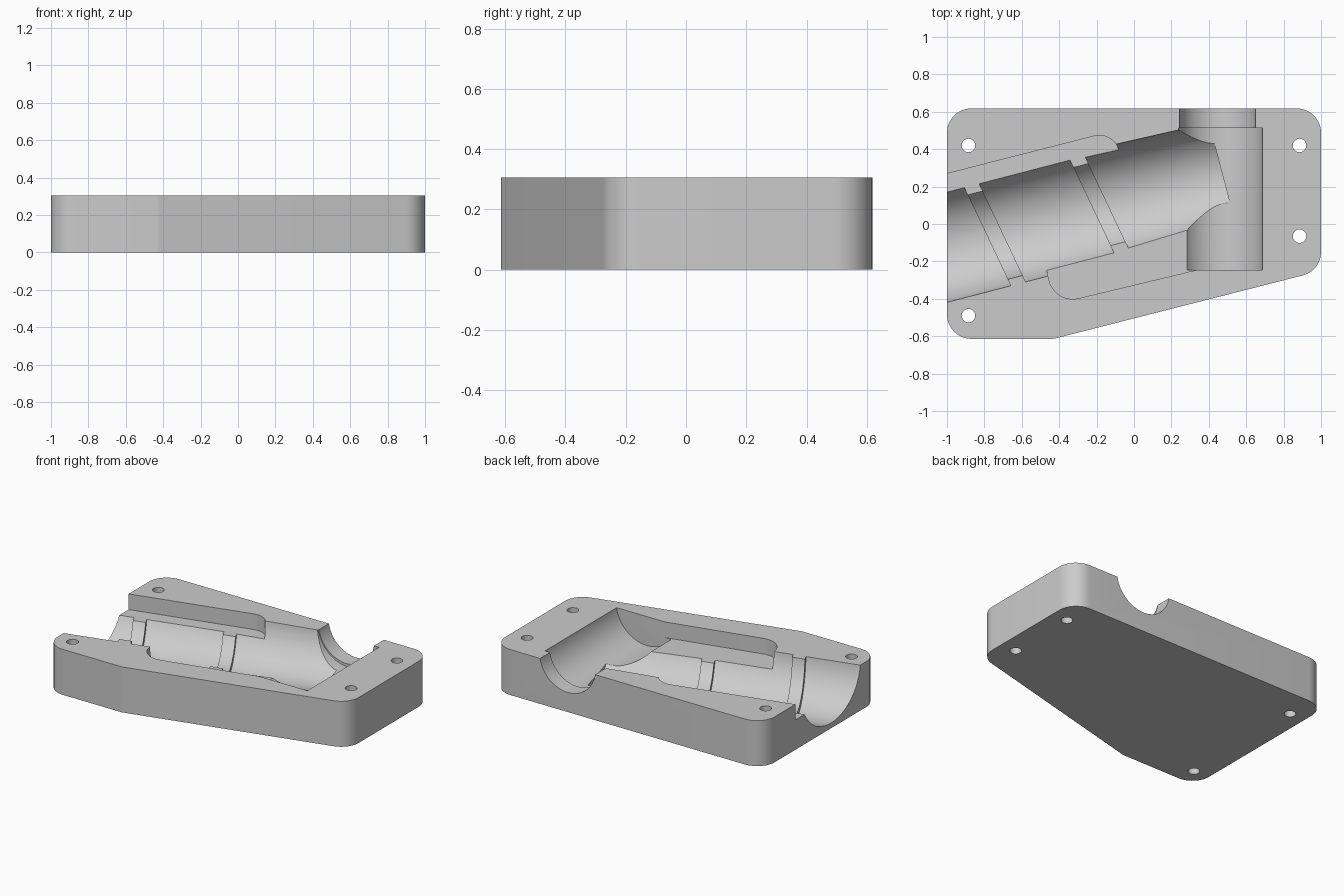
import bpy, bmesh, math
from mathutils import Vector

cube = bpy.data.objects.get("Cube")
if cube:
    bpy.data.objects.remove(cube, do_unlink=True)

TOP = 0.305
AXIS_Z = TOP + 0.033
UP = Vector((0, 0, 1))


def make_object(name, bm):
    bmesh.ops.recalc_face_normals(bm, faces=bm.faces)
    mesh = bpy.data.meshes.new(name)
    bm.to_mesh(mesh)
    bm.free()
    obj = bpy.data.objects.new(name, mesh)
    bpy.context.collection.objects.link(obj)
    return obj


def prism(name, corners, z0, z1):
    """Extruded polygon; each corner is (x, y, fillet radius)."""
    outline = []
    for i, (x, y, r) in enumerate(corners):
        p = Vector((x, y))
        if r == 0:
            outline.append(p)
            continue
        a = (Vector(corners[i - 1][:2]) - p).normalized()
        b = (Vector(corners[(i + 1) % len(corners)][:2]) - p).normalized()
        half = a.angle(b) / 2
        centre = p + (a + b).normalized() * (r / math.sin(half))
        start = (p + a * (r / math.tan(half)) - centre).normalized()
        end = (p + b * (r / math.tan(half)) - centre).normalized()
        for k in range(13):
            outline.append(centre + start.slerp(end, k / 12) * r)
    bm = bmesh.new()
    face = bm.faces.new([bm.verts.new((p.x, p.y, z0)) for p in outline])
    new = bmesh.ops.extrude_face_region(bm, geom=[face])["geom"]
    verts = [v for v in new if isinstance(v, bmesh.types.BMVert)]
    bmesh.ops.translate(bm, verts=verts, vec=(0, 0, z1 - z0))
    # keep the starting face so the prism is closed
    if not face.is_valid:
        bmesh.ops.holes_fill(bm, edges=bm.edges)
    return make_object(name, bm)


def bore(name, rings, sides=72):
    """Solid through circles given as (centre, sideways vector, radius)."""
    bm = bmesh.new()
    loops = []
    for centre, side, r in rings:
        loops.append([bm.verts.new(centre + side * (r * math.cos(t)) + UP * (r * math.sin(t)))
                      for t in (2 * math.pi * k / sides for k in range(sides))])
    for lo, hi in zip(loops, loops[1:]):
        for k in range(sides):
            n = (k + 1) % sides
            bm.faces.new((lo[k], lo[n], hi[n], hi[k]))
    bm.faces.new(loops[0])
    bm.faces.new(loops[-1])
    return make_object(name, bm)


# Mould block with rounded corners and a slanted front
block = prism("mould_block", [(-1, 0.618, 0.13), (1, 0.618, 0.13), (1, -0.25, 0.13),
                              (-0.43, -0.614, 0.1), (-1, -0.614, 0.13)], 0, TOP)
cutters = []

# Slanted channel with two raised ribs across it
slope = 0.26
along = Vector((1, slope, 0)).normalized()
across = Vector((-along.y, along.x, 0))
skew = across - along * 0.19


def axis_point(x):
    return Vector((x, 0.152 + slope * x, AXIS_Z))


wide, rib = 0.303, 0.266
steps = [(-1.3, wide), (-0.79, wide), (-0.79, rib), (-0.71, rib), (-0.71, wide),
         (-0.225, wide), (-0.225, rib), (-0.145, rib), (-0.145, 0.298)]
rings = [(axis_point(x), skew, r) for x, r in steps]
rings.append((axis_point(0.47), across, 0.277))
cutters.append(bore("slanted_channel", rings))

# Straight channel and its narrower neck through the back
for name, x, r, y0, y1 in [("straight_channel", 0.463, 0.2274, -0.247, 0.513),
                           ("channel_neck", 0.446, 0.2066, 0.4, 0.8)]:
    cutters.append(bore(name, [(Vector((x, y, AXIS_Z)), Vector((1, 0, 0)), r) for y in (y0, y1)]))

# Shallow pockets on both sides of the slanted channel
FLOOR = 0.2
cutters.append(prism("back_pocket", [(-1.2, 0.218, 0), (-0.108, 0.497, 0.11),
                                     (-0.04, 0.24, 0), (-1.2, -0.1, 0)], FLOOR, 0.5))
cutters.append(prism("front_pocket", [(-0.5, -0.1, 0), (-0.425, -0.428, 0.13),
                                      (0.35, -0.242, 0), (0.35, 0, 0)], FLOOR, 0.5))

# Corner bolt holes
for x, y in [(-0.885, 0.42), (0.885, 0.42), (0.885, -0.065), (-0.885, -0.49)]:
    bm = bmesh.new()
    bmesh.ops.create_cone(bm, cap_ends=True, segments=32, radius1=0.036, radius2=0.036, depth=2)
    bmesh.ops.translate(bm, verts=bm.verts, vec=(x, y, 0))
    cutters.append(make_object("bolt_hole", bm))

# Cut everything out of the block
for cutter in cutters:
    mod = block.modifiers.new(cutter.name, 'BOOLEAN')
    mod.operation = 'DIFFERENCE'
    mod.solver = 'EXACT'
    mod.object = cutter
bpy.context.view_layer.update()
result = bpy.data.meshes.new_from_object(block.evaluated_get(bpy.context.evaluated_depsgraph_get()))
block.modifiers.clear()
block.data = result
for cutter in cutters:
    bpy.data.objects.remove(cutter, do_unlink=True)

# Plain grey finish
grey = bpy.data.materials.new("plain grey")
grey.use_nodes = True
colour = (0.6, 0.6, 0.6, 1)
grey.diffuse_color = colour
grey.node_tree.nodes["Principled BSDF"].inputs["Base Color"].default_value = colour
block.data.materials.clear()
block.data.materials.append(grey)

bpy.ops.object.select_all(action='DESELECT')
block.select_set(True)
bpy.context.view_layer.objects.active = block
bpy.ops.object.shade_smooth_by_angle(angle=math.radians(25))
